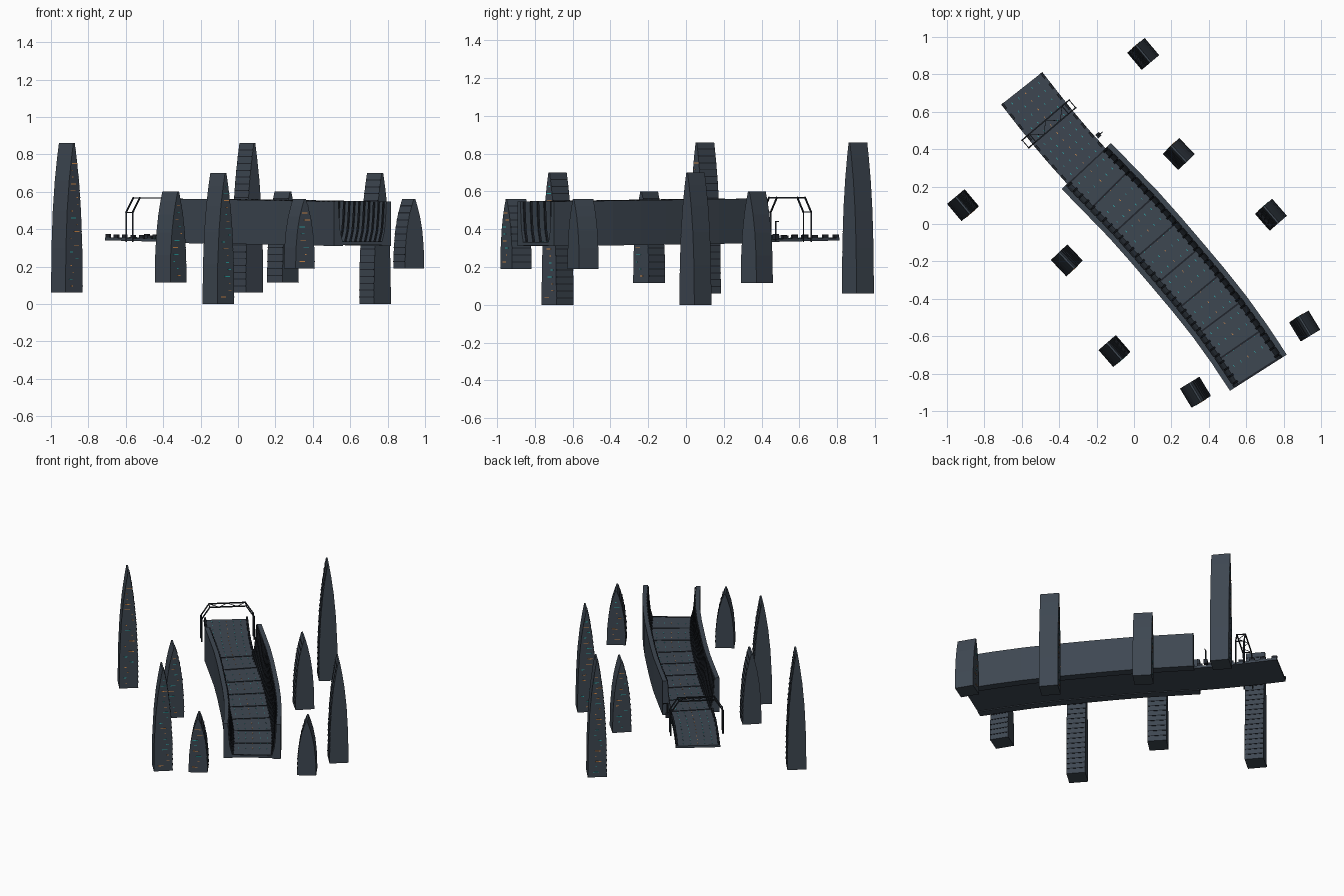
import bpy, bmesh, math, random
from mathutils import Vector, Matrix

if "Cube" in bpy.data.objects:
    bpy.data.objects.remove(bpy.data.objects["Cube"])

random.seed(4)

def material(name, rgb):
    m = bpy.data.materials.new(name)
    m.diffuse_color = (*rgb, 1)
    m.use_nodes = True
    m.node_tree.nodes["Principled BSDF"].inputs["Base Color"].default_value = m.diffuse_color
    return m

SLATE = material("slate", (0.048, 0.063, 0.083))
DARK = material("dark_metal", (0.016, 0.02, 0.027))
TEAL = material("teal_light", (0.03, 0.42, 0.42))
AMBER = material("amber_light", (0.75, 0.3, 0.08))

def finish(bm, name, mat):
    bmesh.ops.recalc_face_normals(bm, faces=bm.faces)
    me = bpy.data.meshes.new(name)
    bm.to_mesh(me)
    bm.free()
    me.materials.append(mat)
    ob = bpy.data.objects.new(name, me)
    bpy.context.collection.objects.link(ob)
    return ob

def box(bm, centre, size, angle=0):
    m = (Matrix.Translation(centre) @ Matrix.Rotation(angle, 4, 'Z')
         @ Matrix.Diagonal((*size, 1)))
    bmesh.ops.create_cube(bm, size=1, matrix=m)

def bar(bm, a, b, r):
    a, b = Vector(a), Vector(b)
    d = b - a
    m = (Matrix.Translation((a + b) / 2) @ d.to_track_quat('Z', 'Y').to_matrix().to_4x4()
         @ Matrix.Diagonal((r, r, d.length + r, 1)))
    bmesh.ops.create_cube(bm, size=1, matrix=m)

# road centreline, far end to near end
PATH = [Vector(p) for p in ((-0.60, 0.725), (-0.43, 0.51), (-0.255, 0.31), (-0.004, 0.052),
                            (0.233, -0.22), (0.458, -0.495), (0.665, -0.795))]
WALL = 2.0   # path position where the side walls begin
END = 6.0

def centre(t):
    i = min(int(t), 5)
    u = t - i
    p1, p2 = PATH[i], PATH[i + 1]
    p0 = PATH[i - 1] if i else 2 * p1 - p2
    p3 = PATH[i + 2] if i < 5 else p2 + (p2 - p1) + Vector((-0.02, -0.02))
    return 0.5 * (2 * p1 + (p2 - p0) * u + (2 * p0 - 5 * p1 + 4 * p2 - p3) * u * u
                  + (3 * p1 - p0 - 3 * p2 + p3) * u ** 3)

def height(t):
    return 0.355 - 0.025 * t / END

def frame(t):
    a, b = centre(max(0, t - 0.02)), centre(min(END, t + 0.02))
    d = (b - a).normalized()
    return centre(t), d, Vector((-d.y, d.x))

def on_road(t, off, z=0):
    c, d, n = frame(t)
    p = c + n * off
    return Vector((p.x, p.y, height(t) + z))

def heading(t):
    d = frame(t)[1]
    return math.atan2(d.y, d.x)

def sweep(bm, profile, t0, t1, n):
    rings = [[bm.verts.new(on_road(t0 + (t1 - t0) * i / n, o, z)) for o, z in profile]
             for i in range(n + 1)]
    k = len(profile)
    for r, s in zip(rings, rings[1:]):
        for j in range(k):
            bm.faces.new((r[j], r[(j + 1) % k], s[(j + 1) % k], s[j]))
    bm.faces.new(rings[0])
    bm.faces.new(rings[-1])

# road deck
bm = bmesh.new()
sweep(bm, [(-0.14, -0.015), (0.14, -0.015), (0.14, 0), (-0.14, 0)], 0, END, 12)
finish(bm, "road_deck", SLATE)

# side walls with flat tops and curved inner faces, ribbed inside
inner = [(0.152, 0.217), (0.147, 0.13), (0.14, 0.06), (0.124, 0.0)]
for s, side in ((1, "right"), (-1, "left")):
    bm = bmesh.new()
    sweep(bm, [(s * o, z) for o, z in [(0.18, -0.02), (0.18, 0.217)] + inner + [(0.124, -0.02)]],
          WALL, END, 8)
    finish(bm, side + "_wall", SLATE)
    bm = bmesh.new()
    ribs = [(s * o, z) for o, z in inner] + [(s * (o - 0.007), z) for o, z in inner[::-1]]
    for i in range(33):
        t = WALL + 0.02 + i * 0.122
        sweep(bm, ribs, t, t + 0.03, 1)
    finish(bm, side + "_wall_ribs", DARK)

# transverse deck joints
bm = bmesh.new()
for i in range(9):
    t = min(WALL + i * 0.5, END - 0.03)
    sweep(bm, [(-0.125, 0), (0.125, 0), (0.125, 0.003), (-0.125, 0.003)], t, t + 0.025, 1)
finish(bm, "deck_joints", DARK)

# edge blocks along the open far end
bm = bmesh.new()
for off in (-0.132, 0.132):
    for i in range(8):
        t = 0.06 + i * 0.26
        box(bm, on_road(t, off, 0.009), (0.035, 0.012, 0.018), heading(t))
finish(bm, "edge_blocks", DARK)

# lane lights set into the deck
for name, mat, offs, step in (("lane_lights", TEAL, (-0.09, -0.045, 0.045, 0.09), 0.2),
                              ("centre_lights", AMBER, (0,), 0.2)):
    bm = bmesh.new()
    for off in offs:
        for i in range(29):
            t = 0.12 + i * step
            box(bm, on_road(t, off, 0.001), (0.012, 0.003, 0.003), heading(t))
    finish(bm, name, mat)

# gantry: two chamfered arches tied together
bm = bmesh.new()
arch = [(-0.165, 0.335), (-0.165, 0.49), (-0.115, 0.567),
        (0.115, 0.567), (0.165, 0.49), (0.165, 0.335)]
lat = Vector((math.cos(math.radians(40.5)), math.sin(math.radians(40.5))))
fwd = Vector((lat.y, -lat.x))

def gantry(off, z, along):
    p = Vector((-0.455, 0.535)) + lat * off + fwd * along
    return (p.x, p.y, z)

for along in (-0.027, 0.027):
    for a, b in zip(arch, arch[1:]):
        bar(bm, gantry(*a, along), gantry(*b, along), 0.007)
for a in arch[1:5]:
    bar(bm, gantry(*a, -0.027), gantry(*a, 0.027), 0.005)
for i in range(4):
    x = -0.115 + i * 0.0575
    q = 0.027 if i % 2 else -0.027
    bar(bm, gantry(x, 0.567, q), gantry(x + 0.0575, 0.567, -q), 0.003)
finish(bm, "gantry", DARK)

# roadside mast with a small head
bm = bmesh.new()
bar(bm, (-0.19, 0.475, 0.345), (-0.19, 0.475, 0.44), 0.008)
box(bm, (-0.19, 0.475, 0.36), (0.024, 0.024, 0.03), 0.7)
bar(bm, (-0.19, 0.475, 0.44), (-0.17, 0.49, 0.44), 0.005)
finish(bm, "roadside_mast", DARK)

# towers: wedge with a bulged lateral taper up to a ridge along the road
TAPER = [(0, 0.06), (0.3, 0.057), (0.55, 0.048), (0.75, 0.034), (0.9, 0.018), (1, 0.005)]

def half_width(f):
    for (a, wa), (b, wb) in zip(TAPER, TAPER[1:]):
        if f <= b:
            return wa + (wb - wa) * (f - a) / (b - a)
    return TAPER[-1][1]

def tower(name, x, y, z0, z1, angle):
    h = z1 - z0
    M = Matrix.Translation((x, y, z0)) @ Matrix.Rotation(angle, 4, 'Z')
    bm = bmesh.new()
    outline = [(w, f * h) for f, w in TAPER] + [(-w, f * h) for f, w in TAPER[::-1]]
    face = bm.faces.new([bm.verts.new((u, -0.06, z)) for u, z in outline])
    ext = bmesh.ops.extrude_face_region(bm, geom=[face])
    bmesh.ops.translate(bm, vec=(0, 0.12, 0),
                        verts=[v for v in ext["geom"] if isinstance(v, bmesh.types.BMVert)])
    bm.transform(M)
    finish(bm, name, SLATE)
    # ledges on the road side, lit windows on the gable
    ledges, lights = bmesh.new(), {TEAL: bmesh.new(), AMBER: bmesh.new()}
    n = int(h / 0.035)
    for i in range(1, n):
        f = i / n
        w = half_width(f)
        box(ledges, (w, 0, f * h), (0.006, 0.116, 0.005))
        if f < 0.9:
            size = random.choice((0.01, 0.02, 0.035))
            u = random.uniform(-0.7, 0.7) * max(w - size / 2, 0)
            box(lights[random.choice((TEAL, AMBER))], (u, -0.06, f * h), (size, 0.004, 0.004))
    ledges.transform(M)
    finish(ledges, name + "_ledges", DARK)
    for mat, b in lights.items():
        b.transform(M)
        finish(b, name + "_windows_" + mat.name, mat)

# tower pairs: left xy, right xy, bottom z, top z
PAIRS = [((-0.915, 0.10), (0.05, 0.91), 0.06, 0.86),
         ((-0.36, -0.195), (0.24, 0.375), 0.115, 0.60),
         ((-0.105, -0.68), (0.733, 0.05), 0.0, 0.70),
         ((0.328, -0.9), (0.913, -0.545), 0.19, 0.56)]
for i, (l, r, z0, z1) in enumerate(PAIRS, 1):
    a = math.atan2(r[1] - l[1], r[0] - l[0])
    tower(f"left_tower_{i}", *l, z0, z1, a)
    tower(f"right_tower_{i}", *r, z0, z1, a + math.pi)
